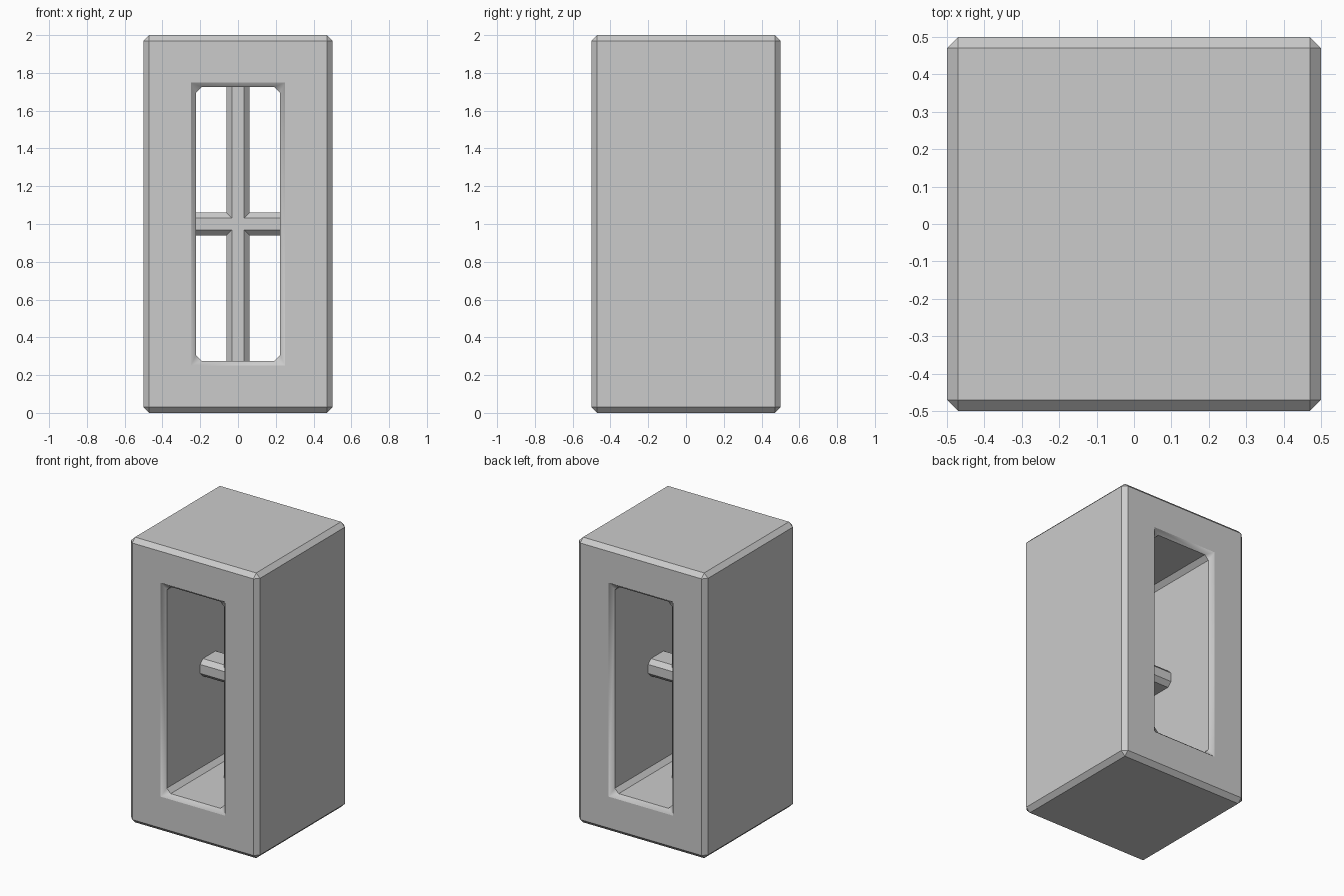
import bpy, bmesh

if "Cube" in bpy.data.objects:
    bpy.data.objects.remove(bpy.data.objects["Cube"])

C = 0.03                       # chamfer width
RX, RZ = 0.25, 0.75            # rim half sizes on the faces
TX, TZ = 0.223, 0.725          # tunnel half sizes
MID = 1.0                      # height of the centre


def finish(bm, name):
    bmesh.ops.recalc_face_normals(bm, faces=bm.faces)
    me = bpy.data.meshes.new(name)
    bm.to_mesh(me)
    bm.free()
    ob = bpy.data.objects.new(name, me)
    ob.location.z = MID
    bpy.context.collection.objects.link(ob)
    return ob


# Frame: chamfered block, opened at front and back
bm = bmesh.new()
bmesh.ops.create_cube(bm, size=1)
bmesh.ops.scale(bm, vec=(1, 1, 2), verts=bm.verts)
bmesh.ops.bevel(bm, geom=bm.edges[:], offset=C, segments=1, affect='EDGES')
bm.normal_update()
ends = [f for f in bm.faces if abs(f.normal.y) > 0.99]
signs = [(-1, -1), (1, -1), (1, 1), (-1, 1)]
tunnel_rings = []
for f in ends:
    y = f.calc_center_median().y
    yi = y - C if y > 0 else y + C
    corner = {(1 if v.co.x > 0 else -1, 1 if v.co.z > 0 else -1): v for v in f.verts}
    outer = [corner[s] for s in signs]
    rim = [bm.verts.new((sx * RX, y, sz * RZ)) for sx, sz in signs]
    inner = []             # tunnel mouth with cut corners
    for i, (sx, sz) in enumerate(signs):
        pts = [(sx * TX, sz * (TZ - C)), (sx * (TX - C), sz * TZ)]
        if i % 2:
            pts.reverse()
        inner += [bm.verts.new((px, yi, pz)) for px, pz in pts]
    for i in range(4):
        j = (i + 1) % 4
        bm.faces.new((outer[i], outer[j], rim[j], rim[i]))
        new = [bm.faces.new((rim[i], rim[j], inner[2 * j], inner[2 * i + 1])),
               bm.faces.new((rim[i], inner[2 * i + 1], inner[2 * i]))]
        for nf in new:
            nf.smooth = True
    tunnel_rings.append(inner)
bmesh.ops.delete(bm, geom=ends, context='FACES_ONLY')
a, b = tunnel_rings
for i in range(8):
    j = (i + 1) % 8
    bm.faces.new((a[i], a[j], b[j], b[i]))
finish(bm, "window_frame")

# Cross bars: plus-shaped outline, extruded and chamfered on its long edges
W, D = 0.0615, 0.1             # bar half width and half depth
EX, EZ = TX + 0.005, TZ + 0.005
outline = [(-W, -EZ), (W, -EZ), (W, -W), (EX, -W), (EX, W), (W, W),
           (W, EZ), (-W, EZ), (-W, W), (-EX, W), (-EX, -W), (-W, -W)]
bm = bmesh.new()
face = bm.faces.new([bm.verts.new((x, -D, z)) for x, z in outline])
ext = bmesh.ops.extrude_face_region(bm, geom=[face], use_keep_orig=True)
bmesh.ops.translate(bm, vec=(0, 2 * D, 0),
                    verts=[g for g in ext["geom"] if isinstance(g, bmesh.types.BMVert)])
bmesh.ops.recalc_face_normals(bm, faces=bm.faces)


def is_long(e):
    p, q = e.verts[0].co, e.verts[1].co
    m = (p + q) / 2
    return abs(p.y - q.y) < 1e-4 and abs(m.x) < EX - 1e-4 and abs(m.z) < EZ - 1e-4


bmesh.ops.bevel(bm, geom=[e for e in bm.edges if is_long(e)], offset=C,
                segments=1, affect='EDGES')
finish(bm, "cross_bars")
